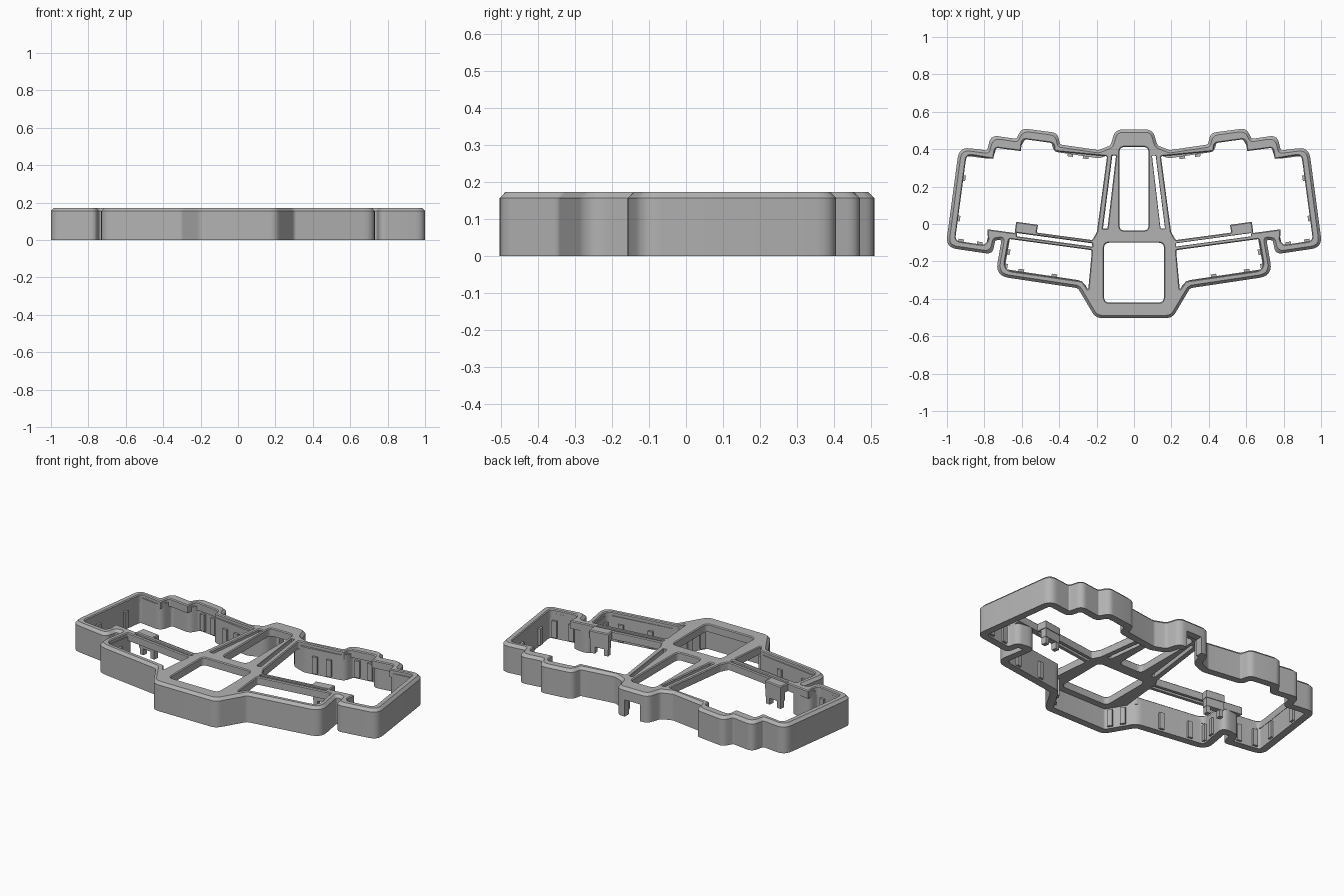
import bpy, bmesh, math
from mathutils import Vector

if "Cube" in bpy.data.objects:
    bpy.data.objects.remove(bpy.data.objects["Cube"])

TOP, CHAMFER_Z, PLATE_Z, WALL = 0.172, 0.156, 0.125, 0.043

grey = bpy.data.materials.new("matte grey")
grey.use_nodes = True
colour = (0.45, 0.45, 0.45, 1)
grey.diffuse_color = colour
grey.node_tree.nodes["Principled BSDF"].inputs["Base Color"].default_value = colour


def mirror(pts):
    return [(-x, y, r) for x, y, r in reversed(pts)]


def loop(pts, inset=0.0, steps=6):
    """Inset a polygon of (x, y, corner radius) and round its corners."""
    n = len(pts)
    p = [Vector(q[:2]) for q in pts]
    area = sum(p[i - 1].x * p[i].y - p[i].x * p[i - 1].y for i in range(n))
    side = 1 if area > 0 else -1
    moved, radii = [], []
    for i in range(n):
        a = (p[i] - p[i - 1]).normalized()
        b = (p[(i + 1) % n] - p[i]).normalized()
        na, nb = Vector((-a.y, a.x)) * side, Vector((-b.y, b.x)) * side
        convex = (a.x * b.y - a.y * b.x) * side > 0
        moved.append(p[i] + (na + nb) * inset / (1 + na.dot(nb)))
        radii.append(max(pts[i][2] + (-inset if convex else inset), 0.004))
    out = []
    for i in range(n):
        c = moved[i]
        d0, d1 = moved[i - 1] - c, moved[(i + 1) % n] - c
        t = radii[i] / math.tan(max(d0.angle(d1), 0.1) / 2)
        t = min(t, 0.47 * d0.length, 0.47 * d1.length)
        s, e = c + d0.normalized() * t, c + d1.normalized() * t
        for k in range(steps + 1):
            u = k / steps
            out.append(s * (1 - u) ** 2 + c * 2 * u * (1 - u) + e * u * u)
    return out


def ring(bm, pts, z):
    vs = [bm.verts.new((q.x, q.y, z)) for q in pts]
    return vs, [bm.edges.new((vs[i - 1], vs[i])) for i in range(len(vs))]


def skin(bm, a, b):
    for i in range(len(a)):
        bm.faces.new((a[i - 1], a[i], b[i], b[i - 1]))


def finish(bm, name, smooth=True):
    bmesh.ops.recalc_face_normals(bm, faces=bm.faces)
    me = bpy.data.meshes.new(name)
    bm.to_mesh(me)
    bm.free()
    ob = bpy.data.objects.new(name, me)
    bpy.context.collection.objects.link(ob)
    me.materials.append(grey)
    if smooth:
        bpy.ops.object.select_all(action='DESELECT')
        ob.select_set(True)
        bpy.context.view_layer.objects.active = ob
        bpy.ops.object.shade_smooth_by_angle(angle=math.radians(30))
    return ob


def box(name, centre, size, angle=0.0):
    bm = bmesh.new()
    bmesh.ops.create_cube(bm, size=1)
    bmesh.ops.scale(bm, vec=size, verts=bm.verts)
    ob = finish(bm, name, False)
    ob.location = centre
    ob.rotation_euler.z = angle
    return ob


# Outer outline, +x half, from the back bump round to the front
half = [
    (0.10, 0.505, 0.05), (0.125, 0.42, 0.03), (0.19, 0.395, 0.03),
    (0.395, 0.425, 0.01), (0.41, 0.487, 0.06), (0.60, 0.512, 0.07),
    (0.63, 0.455, 0.01), (0.765, 0.475, 0.06), (0.785, 0.393, 0.01),
    (0.935, 0.412, 0.06), (1.007, -0.125, 0.06), (0.757, -0.162, 0.06),
    (0.742, -0.088, 0.012), (0.708, -0.084, 0.012), (0.742, -0.277, 0.07),
    (0.30, -0.343, 0.03), (0.205, -0.503, 0.06),
]
outline = half + mirror(half)

# Openings in the top plate
wing = [
    (0.144, 0.362, 0.01), (0.198, -0.04, 0.01), (0.222, -0.086, 0.015),
    (0.52, -0.046, 0.004), (0.513, -0.005, 0.004), (0.63, 0.012, 0.004),
    (0.638, -0.048, 0.004), (0.785, -0.028, 0.004), (0.78, -0.088, 0.03),
    (0.80, -0.112, 0.03), (0.957, -0.09, 0.03), (0.895, 0.372, 0.03),
    (0.752, 0.348, 0.004), (0.742, 0.408, 0.02), (0.605, 0.39, 0.004),
    (0.597, 0.455, 0.03), (0.43, 0.432, 0.03), (0.425, 0.389, 0.004),
]
thumb = [
    (0.668, -0.08, 0.01), (0.225, -0.14, 0.01), (0.245, -0.353, 0.004),
    (0.277, -0.306, 0.01), (0.698, -0.246, 0.05),
]
bar_slot = [(0.225, -0.103, 0.004), (0.628, -0.048, 0.004),
            (0.625, -0.066, 0.004), (0.222, -0.121, 0.004)]
spine_slot = [(0.096, 0.365, 0.004), (0.116, 0.365, 0.004),
              (0.166, -0.025, 0.004), (0.142, -0.025, 0.004)]


def rectangle(x, y0, y1, r):
    return [(-x, y0, r), (x, y0, r), (x, y1, r), (-x, y1, r)]


holes = [rectangle(0.078, -0.035, 0.412, 0.03), rectangle(0.16, -0.42, -0.1, 0.03)]
for h in (wing, thumb, bar_slot, spine_slot):
    holes += [h, mirror(h)]

# Perimeter wall, a closed ring
bm = bmesh.new()
sections = [(0, 0), (0, 0.15), (WALL, 0.15), (WALL, 0)]
rings = [ring(bm, loop(outline, d), z)[0] for d, z in sections]
for i in range(4):
    skin(bm, rings[i - 1], rings[i])
wall = finish(bm, "perimeter_wall")

# Connector notch in the back of the wall
cutter = box("notch_cutter", (0, 0.46, 0), (0.1, 0.2, 0.2))
cutter.hide_render = True
cutter.hide_set(True)
cut = wall.modifiers.new("connector notch", 'BOOLEAN')
cut.operation, cut.object, cut.solver = 'DIFFERENCE', cutter, 'EXACT'

# Top plate with chamfered rim and openings
bm = bmesh.new()
low, low_e = ring(bm, loop(outline, 0.02), PLATE_Z)
under, _ = ring(bm, loop(outline, 0.0), 0.149)
mid, _ = ring(bm, loop(outline), CHAMFER_Z)
high, high_e = ring(bm, loop(outline, 0.015), TOP)
for a, b in ((low, under), (under, mid), (mid, high)):
    skin(bm, a, b)
low_edges, high_edges = list(low_e), list(high_e)
for h in holes:
    edge = 0.002 if h in (bar_slot, spine_slot) else 0.005
    a, ae = ring(bm, loop(h), PLATE_Z)
    b, _ = ring(bm, loop(h), TOP - edge)
    c, ce = ring(bm, loop(h, -edge), TOP)
    skin(bm, a, b)
    skin(bm, b, c)
    low_edges += ae
    high_edges += ce
for edges, nz in ((low_edges, -1), (high_edges, 1)):
    bmesh.ops.triangle_fill(bm, use_beauty=True, edges=edges, normal=(0, 0, nz))
finish(bm, "top_plate")

# Hanging clips below the crossbar tabs
tilt = math.atan2(0.14, 1)
for s, label in ((1, "left"), (-1, "right")):
    box(label + "_bar_clip", (s * 0.574, -0.018, 0.105), (0.11, 0.035, 0.06), s * tilt)
    for dx in (-0.04, 0.04):
        box(label + "_clip_leg", (s * (0.574 + dx), -0.018 + dx * 0.14, 0.06),
            (0.025, 0.03, 0.05), s * tilt)

# Small retaining ribs along the inside of the long wall runs
for i, q in enumerate(outline):
    a, b = Vector(outline[i - 1][:2]), Vector(q[:2])
    run = b - a
    if run.length < 0.16:
        continue
    inward = Vector((run.y, -run.x)).normalized()
    for t in (0.3, 0.7):
        c = a + run * t + inward * (WALL + 0.003)
        if abs(c.x) > 0.09:
            box("wall_rib", (c.x, c.y, 0.06), (0.03, 0.02, 0.1), math.atan2(run.y, run.x))
